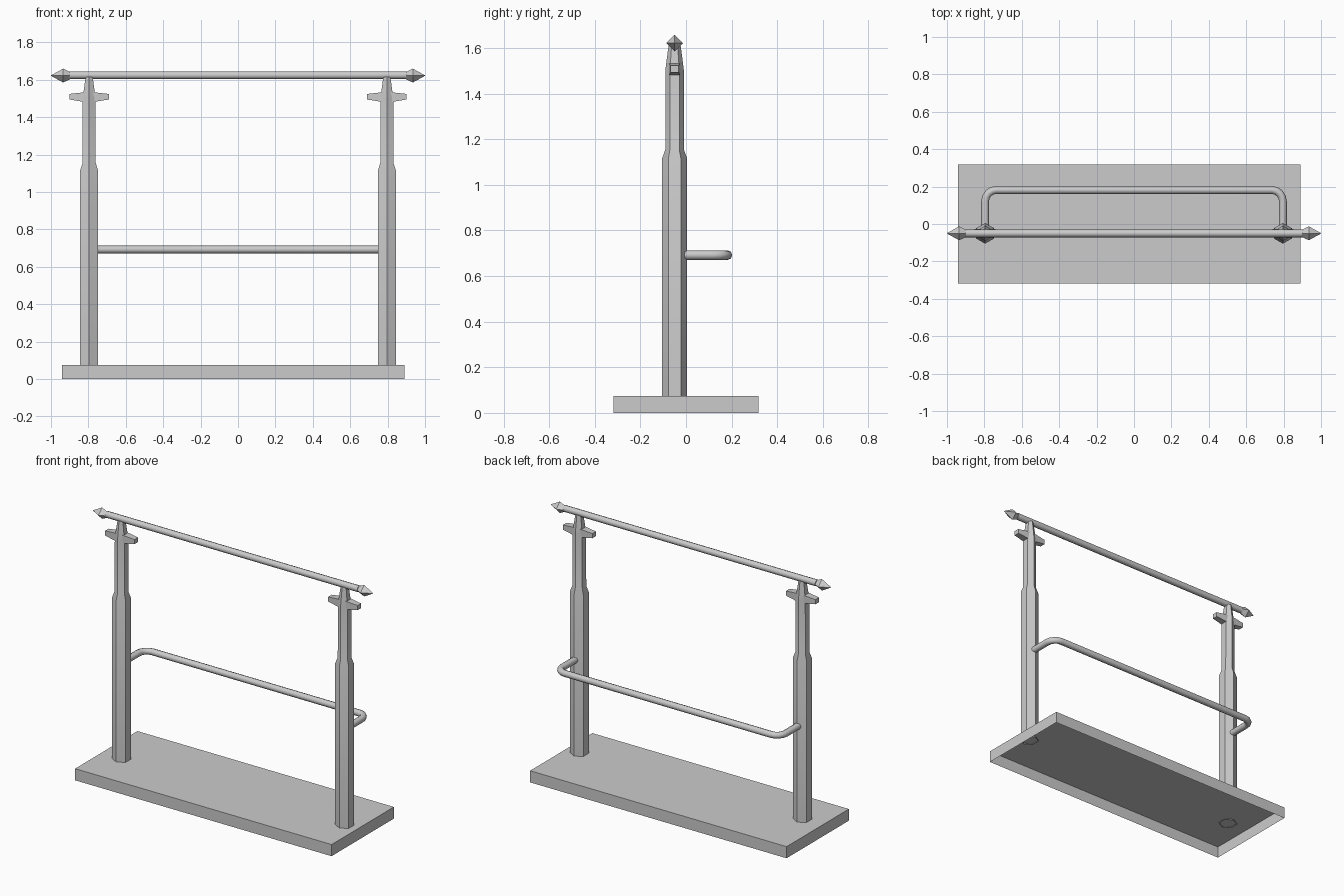
import bpy, bmesh
from math import sin, cos, pi, radians
from mathutils import Vector

cube = bpy.data.objects.get("Cube")
if cube:
    bpy.data.objects.remove(cube, do_unlink=True)

metal = bpy.data.materials.new("grey_metal")
metal.use_nodes = True
GREY = (0.6, 0.6, 0.6, 1)
metal.diffuse_color = GREY
metal.node_tree.nodes["Principled BSDF"].inputs["Base Color"].default_value = GREY

POST_X, POST_Y = 0.796, -0.05


def finish(name, bm, smooth_angle=None):
    bmesh.ops.recalc_face_normals(bm, faces=bm.faces)
    mesh = bpy.data.meshes.new(name)
    bm.to_mesh(mesh)
    bm.free()
    mesh.materials.append(metal)
    obj = bpy.data.objects.new(name, mesh)
    bpy.context.collection.objects.link(obj)
    if smooth_angle:
        bpy.ops.object.select_all(action='DESELECT')
        obj.select_set(True)
        bpy.context.view_layer.objects.active = obj
        bpy.ops.object.shade_smooth_by_angle(angle=radians(smooth_angle))
    return obj


def loft(bm, rings, cap_start=True, cap_end=True):
    """Bridge successive rings of points with quads."""
    rows = [[bm.verts.new(p) for p in ring] for ring in rings]
    n = len(rows[0])
    for a, b in zip(rows, rows[1:]):
        for i in range(n):
            j = (i + 1) % n
            bm.faces.new((a[i], a[j], b[j], b[i]))
    if cap_start:
        bm.faces.new(rows[0])
    if cap_end:
        bm.faces.new(rows[-1])


def ring(centre, u, v, sides):
    c, u, v = Vector(centre), Vector(u), Vector(v)
    return [c + u * cos(2 * pi * i / sides) + v * sin(2 * pi * i / sides)
            for i in range(sides)]


def tube(name, path, radius, sides=8):
    """Sweep a round section along a path lying in a horizontal plane."""
    pts = [Vector(p) for p in path]
    up = Vector((0, 0, 1))
    rings = []
    for i, p in enumerate(pts):
        t = (pts[min(i + 1, len(pts) - 1)] - pts[max(i - 1, 0)]).normalized()
        rings.append(ring(p, t.cross(up) * radius, up * radius, sides))
    bm = bmesh.new()
    loft(bm, rings)
    return finish(name, bm, 60)


# Base tray, open underneath
bm = bmesh.new()
bmesh.ops.create_cube(bm, size=1)
for v in bm.verts:
    v.co = (v.co.x * 1.83 - 0.025, v.co.y * 0.635, (v.co.z + 0.5) * 0.075)
under = [f for f in bm.faces if f.normal.z < -0.9]
bmesh.ops.delete(bm, geom=under, context='FACES_ONLY')
base = finish("base", bm)

# Six-sided posts: height, half width, half depth
PROFILE = [(0.07, 0.048, 0.055), (1.115, 0.048, 0.055), (1.155, 0.035, 0.041),
           (1.5, 0.034, 0.041), (1.54, 0.029, 0.036), (1.615, 0.019, 0.026)]

for side, label in ((1, "left"), (-1, "right")):
    x = side * POST_X
    bm = bmesh.new()
    loft(bm, [ring((x, POST_Y, z), (0, d, 0), (w / sin(pi / 3), 0, 0), 6)
              for z, w, d in PROFILE], cap_start=False)
    finish(label + "_post", bm, 50)

    # Small cross arms below the rail
    bm = bmesh.new()
    sections = []
    for dx, low, high, depth in ((-0.105, 1.494, 1.524, 0.018),
                                 (-0.03, 1.482, 1.532, 0.024),
                                 (0.03, 1.482, 1.532, 0.024),
                                 (0.105, 1.494, 1.524, 0.018)):
        sections.append([(x + dx, POST_Y + sy * depth, z) for sy, z in
                         ((-1, low), (1, low), (1, high), (-1, high))])
    loft(bm, sections)
    finish(label + "_cross_arm", bm)

    # Pointed four-sided finial at the rail end
    bm = bmesh.new()
    loft(bm, [ring((side * d, POST_Y, 1.622), (0, r, 0), (0, 0, r), 4)
              for d, r in ((0.89, 0.016), (0.935, 0.037), (1.0, 0.001))])
    finish(label + "_finial", bm)

# Top rail
tube("top_rail", [(-0.9, POST_Y, 1.624), (0.9, POST_Y, 1.624)], 0.021)

# Rear rail with rounded corners
BAR_X, BAR_Y, BAR_Z, BEND = 0.796, 0.182, 0.692, 0.06
half = [(BAR_X, -0.03, BAR_Z)]
for i in range(5):
    a = i * pi / 8
    half.append((BAR_X - BEND + BEND * cos(a), BAR_Y - BEND + BEND * sin(a), BAR_Z))
tube("rear_rail", half + [(-px, py, pz) for px, py, pz in reversed(half)], 0.021)
